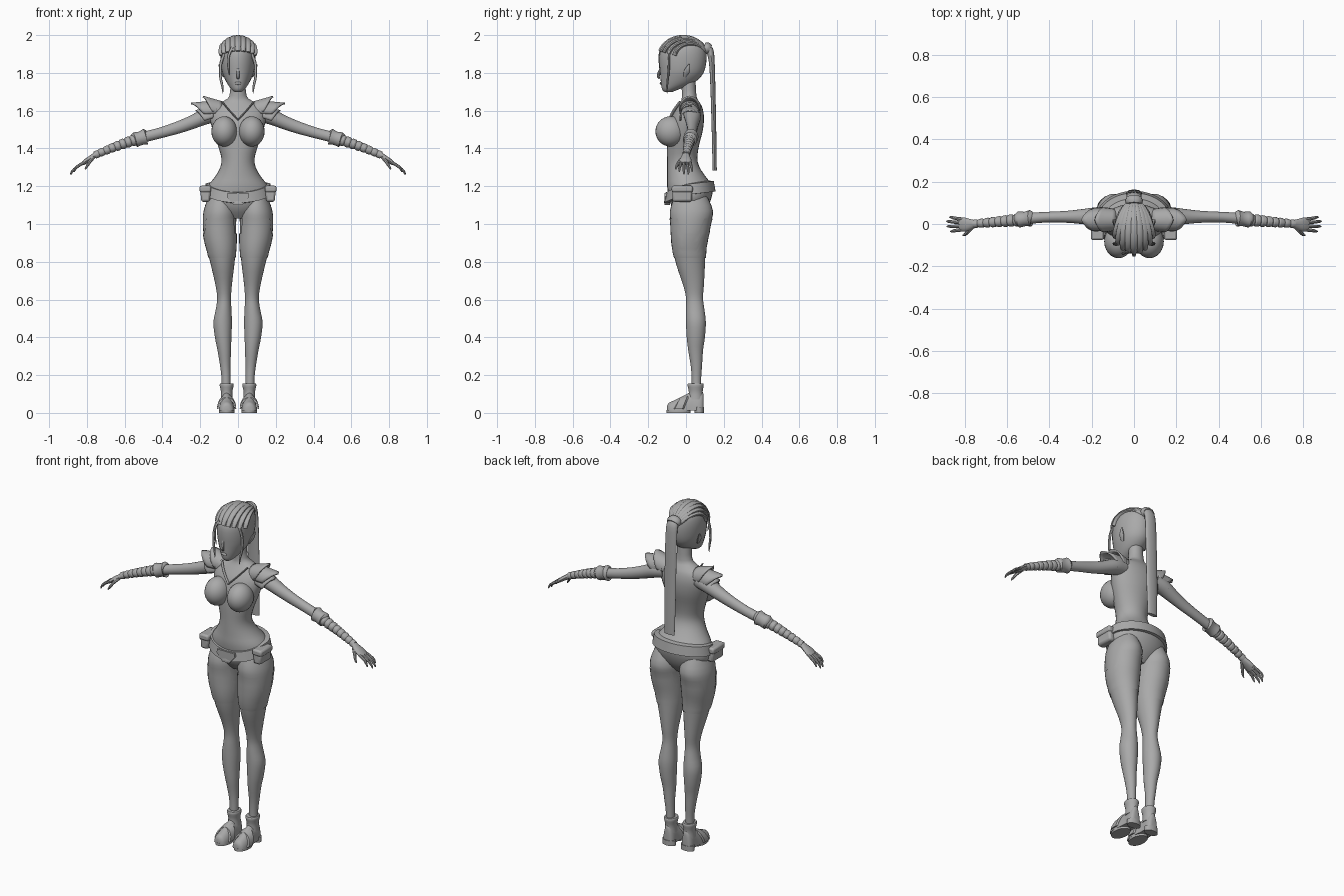
import bpy, bmesh, math
from mathutils import Vector

if "Cube" in bpy.data.objects:
    bpy.data.objects.remove(bpy.data.objects["Cube"])

GREY = bpy.data.materials.new("grey")
GREY.diffuse_color = (0.4, 0.4, 0.4, 1)
GREY.use_nodes = True
GREY.node_tree.nodes["Principled BSDF"].inputs["Base Color"].default_value = GREY.diffuse_color


def finish(name, verts, faces, mirror=False, angle=40, thick=0):
    me = bpy.data.meshes.new(name)
    me.from_pydata([tuple(v) for v in verts], [], faces)
    bm = bmesh.new()
    bm.from_mesh(me)
    bmesh.ops.recalc_face_normals(bm, faces=bm.faces)
    bm.to_mesh(me)
    bm.free()
    ob = bpy.data.objects.new(name, me)
    bpy.context.collection.objects.link(ob)
    me.materials.append(GREY)
    bpy.ops.object.select_all(action='DESELECT')
    ob.select_set(True)
    bpy.context.view_layer.objects.active = ob
    bpy.ops.object.shade_smooth_by_angle(angle=math.radians(angle))
    if thick:
        ob.modifiers.new("thickness", 'SOLIDIFY').thickness = thick
    if mirror:
        m = ob.modifiers.new("mirror", 'MIRROR')
        m.use_mirror_merge = False
    return ob


def skin(rings, closed=False):
    """Join equal rings of points into a capped (or closed loop) surface."""
    n, k = len(rings[0]), len(rings)
    faces = [(i * n + j, i * n + (j + 1) % n, (i + 1) % k * n + (j + 1) % n, (i + 1) % k * n + j)
             for i in range(k if closed else k - 1) for j in range(n)]
    if not closed:
        faces += [tuple(range(n)), tuple(range((k - 1) * n, k * n))]
    return [v for r in rings for v in r], faces


def smooth(rows, k=3):
    """Catmull-Rom resampling of profile rows."""
    out = []
    for i in range(len(rows) - 1):
        a, b, c, d = rows[max(i - 1, 0)], rows[i], rows[i + 1], rows[min(i + 2, len(rows) - 1)]
        for s in range(k):
            t = s / k
            out.append([.5 * (2 * q + (r - p) * t + (2 * p - 5 * q + 4 * r - w) * t * t
                              + (3 * q - p - 3 * r + w) * t ** 3) for p, q, r, w in zip(a, b, c, d)])
    return out + [list(rows[-1])]


def oval(z, x0, x1, y0, y1, n=28, grow=0):
    return [((x0 + x1) / 2 + ((x1 - x0) / 2 + grow) * math.cos(2 * math.pi * j / n),
             (y0 + y1) / 2 + ((y1 - y0) / 2 + grow) * math.sin(2 * math.pi * j / n), z) for j in range(n)]


def stack(name, rows, mirror=False, k=3, n=28):
    """Loft of horizontal ovals: z, x0, x1, y0, y1."""
    return finish(name, *skin([oval(*r, n=n) for r in smooth(rows, k)]), mirror)


def sweep(name, rows, ref=(0, 0, 1), mirror=False, k=3, n=12, angle=40):
    """Tube through rows of x, y, z, a, b (half sizes across and along ref)."""
    rows, rings = smooth(rows, k), []
    for i, r in enumerate(rows):
        t = (Vector(rows[min(i + 1, len(rows) - 1)][:3]) - Vector(rows[max(i - 1, 0)][:3])).normalized()
        s = t.cross(Vector(ref)).normalized()
        u = s.cross(t)
        rings.append([Vector(r[:3]) + s * r[3] * math.cos(2 * math.pi * j / n)
                      + u * r[4] * math.sin(2 * math.pi * j / n) for j in range(n)])
    return finish(name, *skin(rings), mirror, angle)


def ball(name, c, r, mirror=False):
    rows = [[c[2] + r[2] * math.sin(a), c[0] - r[0] * math.cos(a), c[0] + r[0] * math.cos(a),
             c[1] - r[1] * math.cos(a), c[1] + r[1] * math.cos(a)]
            for a in (math.radians(-89 + 178 * i / 14) for i in range(15))]
    return stack(name, rows, mirror, 1, 24)


def box(name, c, s, bevel, mirror=False, taper=1):
    v = [(c[0] + s[0] / 2 * i * (taper if k < 0 else 1), c[1] + s[1] / 2 * j, c[2] + s[2] / 2 * k)
         for k in (-1, 1) for i, j in ((-1, -1), (1, -1), (1, 1), (-1, 1))]
    ob = finish(name, *skin([v[:4], v[4:]]), mirror)
    b = ob.modifiers.new("bevel", 'BEVEL')
    b.width, b.segments = bevel, 2
    return ob


# torso with neck
body = [(1.03, .07, -.03, .07), (1.08, .135, -.07, .11), (1.14, .172, -.09, .135), (1.20, .16, -.1, .14),
        (1.25, .122, -.1, .105), (1.30, .094, -.1, .072), (1.35, .088, -.1, .06), (1.42, .108, -.1, .07),
        (1.50, .135, -.095, .09), (1.57, .15, -.075, .095), (1.62, .135, -.045, .085),
        (1.65, .08, -.027, .068), (1.68, .045, -.022, .055), (1.78, .04, -.025, .05)]
stack("torso", [(z, -w, w, f, b) for z, w, f, b in body])
ball("bust", (.073, -.082, 1.49), (.068, .08, .08), True)
sweep("neckline_trim", [(.085, -.03, 1.648, .004, .008), (.045, -.065, 1.60, .004, .008),
                        (0, -.088, 1.552, .004, .008)], (0, 1, 0), True, n=8)

# legs
leg = [(1.15, .03, .155, -.06, .11), (1.07, .008, .182, -.085, .143), (1.0, .01, .186, -.08, .13),
       (.93, .01, .18, -.076, .116), (.87, .012, .165, -.07, .105), (.78, .02, .143, -.05, .1),
       (.68, .032, .12, -.016, .095), (.61, .037, .11, 0, .09), (.55, .035, .117, 0, .097),
       (.48, .032, .13, 0, .105), (.40, .035, .122, .004, .1), (.33, .037, .108, .012, .09),
       (.25, .04, .095, .025, .085), (.18, .04, .087, .03, .08), (.09, .04, .087, .03, .08)]
stack("leg", leg, True)

# stocking top with stepped upper edge
fine = smooth(leg, 8)


def leg_at(z):
    return min(fine, key=lambda r: abs(r[0] - z))


rings = []
for i in range(9):
    ring = []
    for j in range(28):
        top = 1.03 if abs(math.sin(2 * math.pi * j / 28)) > .6 else .95
        z = .82 + (top - .82) * i / 8
        ring.append(oval(z, *leg_at(z)[1:], grow=.004)[j])
    rings.append(ring)
v, f = skin(rings)
finish("stocking_top", v, f[:-2], True)

# belt dipping at the front
rings = []
for j in range(48):
    a = 2 * math.pi * j / 48
    c, s = math.cos(a), math.sin(a)
    z = 1.185 - .045 * max(-s, 0) ** 1.5 + .015 * max(s, 0)
    rings.append([(g * c, .02 + (g - .045) * s, z + h)
                  for g, h in ((.162, -.03), (.182, -.028), (.172, .027), (.145, .03))])
finish("belt", *skin(rings, True))
buckle = [(-.055, 1.165), (.055, 1.165), (.06, 1.145), (.022, 1.10), (-.022, 1.10), (-.06, 1.145)]
finish("buckle", *skin([[(x, y, z) for x, z in buckle] for y in (-.115, -.085)]))
box("pouch", (.172, -.02, 1.155), (.055, .105, .075), .012, True, .85)
box("pouch_flap", (.173, -.02, 1.185), (.062, .112, .035), .01, True)

# boots
rows = [(-.1, .016, .025), (-.09, .032, .042), (-.06, .041, .055), (-.02, .04, .075), (.03, .034, .1),
        (.07, .034, .105), (.088, .026, .1), (.093, .014, .08)]
rings = []
for y, w, h in smooth(rows):
    rings.append([(.06 + w * math.cos(a), y, max(.012, .012 + h * math.sin(a)))
                  for a in (2 * math.pi * j / 24 for j in range(24))])
finish("boot_foot", *skin(rings), True)
stack("boot_cuff", [(.07, .028, .092, .01, .092), (.11, .03, .09, .015, .088), (.145, .023, .097, .008, .094),
                    (.156, .026, .094, .011, .091)], True)
for name, y0, y1, h in (("sole", -.102, .025, .016), ("heel", .045, .096, .03)):
    stack(name, [(0, .019, .101, y0, y1), (h, .019, .101, y0, y1)], True, 1)
rings = [[(.06 + (.043 + g) * math.cos(a), y + .03 * math.sin(a), .02 + (hh + g) * math.sin(a))
          for y, g, hh in ((-.065, 0, .052), (-.06, .008, .054), (-.02, .008, .068), (-.012, 0, .072))]
         for a in (math.pi * j / 14 for j in range(15))]
finish("boot_strap", *skin(rings), True)

# arms
sweep("upper_arm", [(.11, .03, 1.585, .045, .045), (.17, .035, 1.57, .045, .042), (.24, .035, 1.54, .036, .036),
                    (.32, .034, 1.51, .028, .032), (.42, .032, 1.48, .025, .028), (.52, .025, 1.455, .027, .028)],
      mirror=True, n=20)
sweep("elbow_cuff", [(.485, .027, 1.463, .03, .032), (.49, .027, 1.462, .039, .043), (.515, .024, 1.454, .034, .036),
                     (.545, .021, 1.446, .038, .04), (.55, .02, 1.444, .028, .03)], mirror=True, n=20, k=2)
wraps = []
for i in range(8):
    for d, g in ((0, .84), (.25, 1), (.75, 1)):
        t = (i + d) / 8
        r = (.031 - .012 * t) * g
        wraps.append((.54 + .225 * t, .02 - .02 * t, 1.447 - .07 * t - .016 * t * t, r, r))
sweep("forearm_wrap", wraps, mirror=True, n=16, k=1, angle=25)

# hands
sweep("palm", [(.75, 0, 1.37, .017, .014), (.775, -.002, 1.352, .026, .014), (.80, -.003, 1.336, .033, .013),
               (.822, -.003, 1.32, .031, .01)], mirror=True)
for i, (y, tip_x, tip_y, tip_z) in enumerate([(.022, .872, .032, 1.275), (.005, .886, .012, 1.262),
                                              (-.012, .884, -.011, 1.262), (-.027, .868, -.035, 1.275)]):
    sweep(f"finger_{i + 1}", [(.808, y, 1.328, .0085, .008), (.845, (y + tip_y) / 2, 1.308, .008, .008),
                              (tip_x - .008, tip_y, tip_z + .018, .0065, .006), (tip_x, tip_y, tip_z, .003, .003)],
          mirror=True, n=8)
sweep("thumb", [(.765, -.015, 1.352, .01, .009), (.785, -.036, 1.33, .009, .009), (.80, -.05, 1.305, .007, .007),
                (.81, -.054, 1.29, .003, .003)], mirror=True, n=8)


# layered shoulder scales, pointed outward
def shoulder_scale(name, x0, x1, z0, z1, r0, r1):
    nu, nv, verts = 6, 17, []
    for i in range(nu):
        for j in range(nv):
            q = 2 * j / (nv - 1) - 1
            u = i / (nu - 1) * (1 - .5 * abs(q) ** 1.2)
            a, r = q * math.radians(105), r0 + (r1 - r0) * u
            verts.append((x0 + (x1 - x0) * u, .02 + r * math.sin(a), z0 + (z1 - z0) * u + r * math.cos(a)))
    faces = [(i * nv + j, i * nv + j + 1, (i + 1) * nv + j + 1, (i + 1) * nv + j)
             for i in range(nu - 1) for j in range(nv - 1)]
    finish(name, verts, faces, True, 40, .008)


shoulder_scale("shoulder_lower_scale", .13, .225, 1.575, 1.545, .052, .058)
shoulder_scale("shoulder_middle_scale", .11, .25, 1.60, 1.59, .055, .052)
shoulder_scale("shoulder_upper_scale", .085, .185, 1.60, 1.615, .05, .064)

# head and face
skull = [(1.698, .016, -.112, -.075), (1.712, .034, -.126, -.04), (1.74, .055, -.132, .03), (1.775, .073, -.135, .075),
         (1.81, .085, -.138, .097), (1.86, .091, -.142, .108), (1.91, .09, -.138, .108), (1.95, .077, -.115, .095),
         (1.98, .045, -.075, .055), (1.99, .015, -.03, .01)]
stack("head", [(z, -w, w, f, b) for z, w, f, b in skull])
sweep("nose", [(0, -.136, 1.825, .005, .004), (0, -.147, 1.785, .009, .008), (0, -.14, 1.77, .007, .004)],
      (0, 1, 0), n=8)
ball("lips", (0, -.132, 1.745), (.018, .007, .008))
sweep("ear", [(.074, -.005, 1.78, .006, .008), (.09, .005, 1.81, .008, .016), (.1, .018, 1.845, .003, .004)],
      (0, 1, 0), True, n=10)

# hair swept back into a tie
for i in range(9):
    lane, rows = math.radians((i - 4) * 17), []
    for s in range(9):
        t = s / 8
        p = math.radians(18 + 140 * t)
        l = lane * (1 - .75 * t ** 1.8)
        w = .004 + .016 * math.sin(math.pi * min(1, .12 + t * .8)) ** .7
        rows.append((.095 * math.sin(l), -.015 - .128 * math.cos(l) * math.cos(p),
                     1.88 + .11 * math.cos(l) * math.sin(p), .011, w))
    sweep(f"hair_lock_{i + 1}", rows, (1, 0, 0), k=2, n=10)
sweep("hair_tie", [(0, .095, 1.935, .028, .036), (0, .11, 1.93, .032, .042), (0, .125, 1.922, .026, .036)], (1, 0, 0))
sweep("ponytail", [(0, .1, 1.94, .018, .028), (0, .125, 1.92, .02, .034), (0, .137, 1.85, .015, .036),
                   (0, .143, 1.7, .013, .037), (0, .148, 1.5, .012, .037), (0, .152, 1.283, .011, .032)], (1, 0, 0), n=16)
sweep("brow_strand", [(-.03, -.13, 1.935, .006, .008), (-.05, -.14, 1.89, .006, .007), (-.052, -.138, 1.84, .005, .006),
                      (-.047, -.136, 1.79, .001, .001)], (1, 0, 0), n=8)
sweep("temple_strand", [(.07, -.09, 1.91, .006, .008), (.091, -.09, 1.85, .006, .008), (.093, -.095, 1.78, .006, .007),
                        (.083, -.1, 1.73, .005, .006), (.08, -.1, 1.69, .001, .001)], (1, 0, 0), True, n=8)
